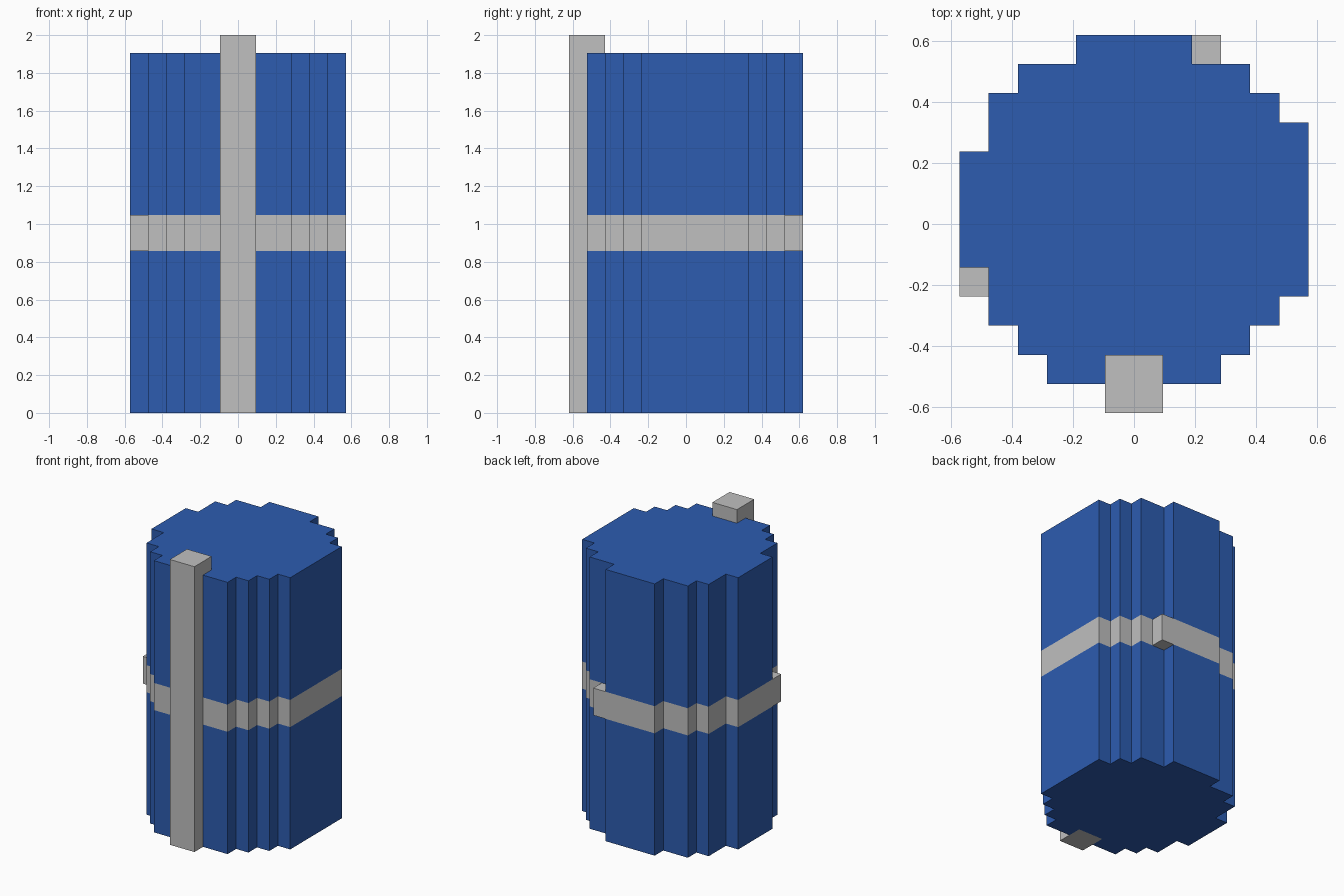
import bpy
import bmesh

if "Cube" in bpy.data.objects:
    bpy.data.objects.remove(bpy.data.objects["Cube"], do_unlink=True)

U = 2 / 21  # one block


def make_material(name, rgb):
    mat = bpy.data.materials.new(name)
    mat.use_nodes = True
    mat.diffuse_color = (*rgb, 1)
    mat.node_tree.nodes["Principled BSDF"].inputs["Base Color"].default_value = (*rgb, 1)
    return mat


blue = make_material("blue", (0.026, 0.107, 0.435))
grey = make_material("light grey", (0.525, 0.525, 0.525))


def finish(name, bm, *mats):
    bmesh.ops.recalc_face_normals(bm, faces=bm.faces)
    mesh = bpy.data.meshes.new(name)
    bm.to_mesh(mesh)
    bm.free()
    for mat in mats:
        mesh.materials.append(mat)
    obj = bpy.data.objects.new(name, mesh)
    bpy.context.collection.objects.link(obj)
    return obj


def box(name, lo, hi, mat):
    bm = bmesh.new()
    bmesh.ops.create_cube(bm, size=1)
    for v in bm.verts:
        v.co = [(lo[i] if v.co[i] < 0 else hi[i]) * U for i in range(3)]
    return finish(name, bm, mat)


# Stepped outline of the drum in blocks: (y start, y end, left x, right x)
rows = [(-5.5, -4.5, -3, 3), (-4.5, -3.5, -4, 4), (-3.5, -2.5, -5, 5),
        (-2.5, -1.5, -5, 6), (-1.5, 2.5, -6, 6), (2.5, 3.5, -5, 6),
        (3.5, 4.5, -5, 5), (4.5, 5.5, -4, 4), (5.5, 6.5, -2, 2)]


def side(column):
    """Points up one side of the drum, without those on a straight run."""
    pts = []
    for row in rows:
        if pts and pts[-1][0] == row[column]:
            pts[-1] = (row[column], row[1])
        else:
            pts += [(row[column], row[0]), (row[column], row[1])]
    return pts


# The front has a slot that holds the post
slot = [(-1, -5.5), (-1, -4.5), (1, -4.5), (1, -5.5)]
outline = slot + side(3) + side(2)[::-1]

# Drum body: stacked outline rings, with the middle ring of faces as the band
bm = bmesh.new()
levels = [0, 9, 11, 20]
rings = [[bm.verts.new((x * U, y * U, z * U)) for x, y in outline] for z in levels]
bm.faces.new(rings[0][::-1])
bm.faces.new(rings[-1])
n = len(outline)
for level in range(3):
    low, high = rings[level], rings[level + 1]
    for i in range(n):
        j = (i + 1) % n
        face = bm.faces.new((low[i], low[j], high[j], high[i]))
        face.material_index = 1 if level == 1 else 0
finish("drum_body", bm, blue, grey)

# Upright post at the front
box("front_post", (-1, -6.5, 0), (1, -4.5, 21), grey)

# Blocks of the band that stick out where the drum steps in
box("back_band_block", (2, 5.5, 9), (3, 6.5, 11), grey)
box("side_band_block", (-6, -2.5, 9), (-5, -1.5, 11), grey)
